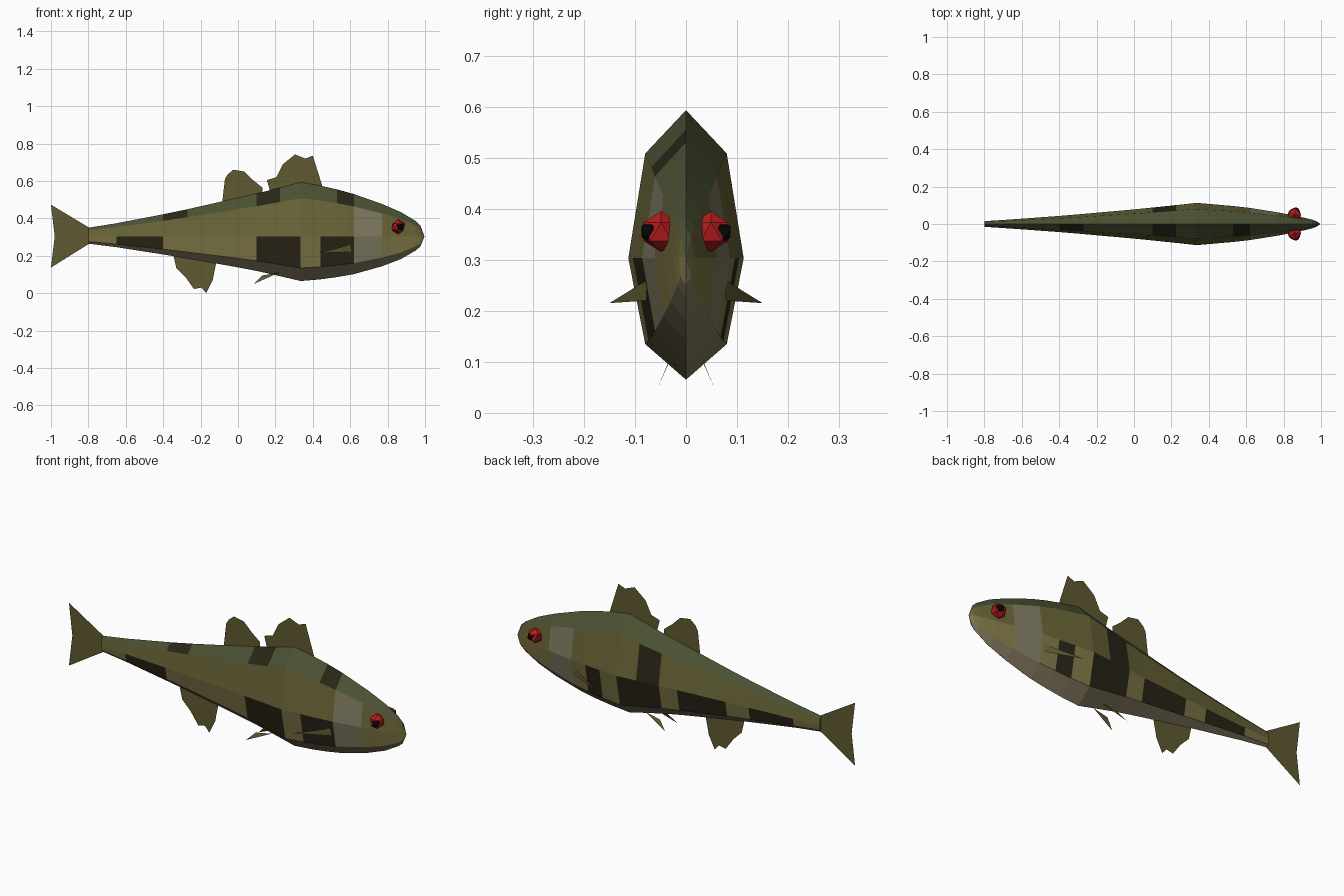
import bpy, bmesh
from math import cos, sin, pi
from mathutils import Vector

if "Cube" in bpy.data.objects:
    bpy.data.objects.remove(bpy.data.objects["Cube"])


def mat(name, r, g, b):
    m = bpy.data.materials.new(name)
    m.diffuse_color = tuple((c / 255) ** 2.2 for c in (r, g, b)) + (1,)
    m.use_nodes = True
    m.node_tree.nodes["Principled BSDF"].inputs["Base Color"].default_value = m.diffuse_color
    return m


BACK = mat("back_green", 76, 82, 54)
UPPER = mat("upper_olive", 104, 100, 58)
LOWER = mat("lower_olive", 126, 118, 72)
BELLY = mat("belly_grey", 128, 118, 92)
CHEEK = mat("cheek_grey", 124, 120, 96)
DARK = mat("dark_band", 46, 42, 30)
FIN = mat("fin_olive", 96, 90, 52)
RED = mat("eye_red", 180, 34, 34)
BLACK = mat("pupil_black", 18, 18, 18)


def make(name, verts, faces, mats):
    me = bpy.data.meshes.new(name)
    me.from_pydata(verts, [], faces)
    for m in mats:
        me.materials.append(m)
    ob = bpy.data.objects.new(name, me)
    bpy.context.collection.objects.link(ob)
    return ob


# Body: octagonal rings (x, top z, bottom z, half width) around a mid line
MID = 0.303
RINGS = [(-0.8, 0.35, 0.265, 0.015), (-0.65, 0.374, 0.246, 0.025),
         (-0.4, 0.422, 0.207, 0.043), (-0.27, 0.449, 0.186, 0.054),
         (0, 0.51, 0.138, 0.078), (0.1, 0.533, 0.119, 0.088),
         (0.225, 0.564, 0.091, 0.101), (0.335, 0.593, 0.065, 0.113),
         (0.44, 0.575, 0.074, 0.104), (0.53, 0.555, 0.086, 0.096),
         (0.62, 0.53, 0.102, 0.086), (0.77, 0.477, 0.144, 0.062),
         (0.87, 0.434, 0.182, 0.043), (0.95, 0.386, 0.228, 0.024),
         (0.975, 0.362, 0.25, 0.015)]
verts = []
for x, top, bot, w in RINGS:
    for k in range(8):
        a = k * pi / 4                      # starts at the top, goes to +y
        h = top - MID if cos(a) > 0 else MID - bot
        verts.append((x, w * sin(a), MID + h * cos(a)))
tip = len(verts)
verts.append((0.997, 0, MID))

# Dark bands per strip, given as x ranges
BANDS = {7: [(-0.4, -0.27), (0.1, 0.225), (0.53, 0.62)],
         5: [(-0.65, -0.4), (0.1, 0.335), (0.44, 0.62)],
         2: [(-0.65, -0.4), (-0.27, 0), (0.1, 0.335), (0.44, 0.53)],
         1: [(0.1, 0.225)]}
STRIP = [0, 1, 2, 3, 3, 2, 1, 0]
faces, slots = [tuple(range(8))], [1]
for i in range(len(RINGS)):
    last = i == len(RINGS) - 1
    for k in range(8):
        a, b = i * 8 + k, i * 8 + (k + 1) % 8
        faces.append((a, tip, b) if last else (a, a + 8, b + 8, b))
        slot = STRIP[k]
        if not last:
            c = (RINGS[i][0] + RINGS[i + 1][0]) / 2
            if slot in (1, 2) and 0.62 < c < 0.77:
                slot = 4
            if any(lo < c < hi for lo, hi in BANDS.get(k, [])):
                slot = 5
        slots.append(slot)
body = make("body", verts, faces, [BACK, UPPER, LOWER, BELLY, CHEEK, DARK])
for p, s in zip(body.data.polygons, slots):
    p.material_index = s
bm = bmesh.new()
bm.from_mesh(body.data)
bmesh.ops.recalc_face_normals(bm, faces=bm.faces)
bm.to_mesh(body.data)
bm.free()

# Flat fins on the centre plane, as (x, z) outlines
FINS = {
    "front_dorsal_fin": [(0.455, 0.56), (0.40, 0.735), (0.36, 0.72), (0.305, 0.742),
                         (0.24, 0.69), (0.205, 0.62), (0.155, 0.605), (0.175, 0.53)],
    "rear_dorsal_fin": [(-0.085, 0.48), (-0.07, 0.61), (-0.055, 0.635), (-0.025, 0.66),
                        (0.035, 0.65), (0.08, 0.605), (0.13, 0.565), (0.13, 0.53)],
    "anal_fin": [(-0.345, 0.2), (-0.33, 0.135), (-0.28, 0.085), (-0.235, 0.022),
                 (-0.195, 0.03), (-0.17, 0.0), (-0.135, 0.07), (-0.115, 0.17)],
    "tail_fin": [(-0.795, 0.35), (-1, 0.473), (-0.98, 0.303), (-1, 0.137), (-0.795, 0.265)],
}
for name, pts in FINS.items():
    make(name, [(x, 0, z) for x, z in pts], [tuple(range(len(pts)))], [FIN])


def ball(name, center, radius, m):
    bm = bmesh.new()
    bmesh.ops.create_icosphere(bm, subdivisions=1, radius=radius)
    bmesh.ops.translate(bm, vec=Vector(center), verts=bm.verts)
    ob = make(name, [], [], [m])
    bm.to_mesh(ob.data)
    bm.free()


# Paired parts on both sides
for side, s in (("left", 1), ("right", -1)):
    ball(side + "_eye", (0.857, s * 0.049, 0.355), 0.04, RED)
    ball(side + "_pupil", (0.865, s * 0.067, 0.355), 0.024, BLACK)
    make(side + "_pectoral_fin",
         [(0.605, s * 0.077, 0.26), (0.605, s * 0.077, 0.22), (0.43, s * 0.15, 0.215)],
         [(0, 1, 2)], [FIN])
    make(side + "_pelvic_fin",
         [(0.22, s * 0.03, 0.11), (0.13, s * 0.035, 0.095), (0.085, s * 0.055, 0.05)],
         [(0, 1, 2)], [FIN])
